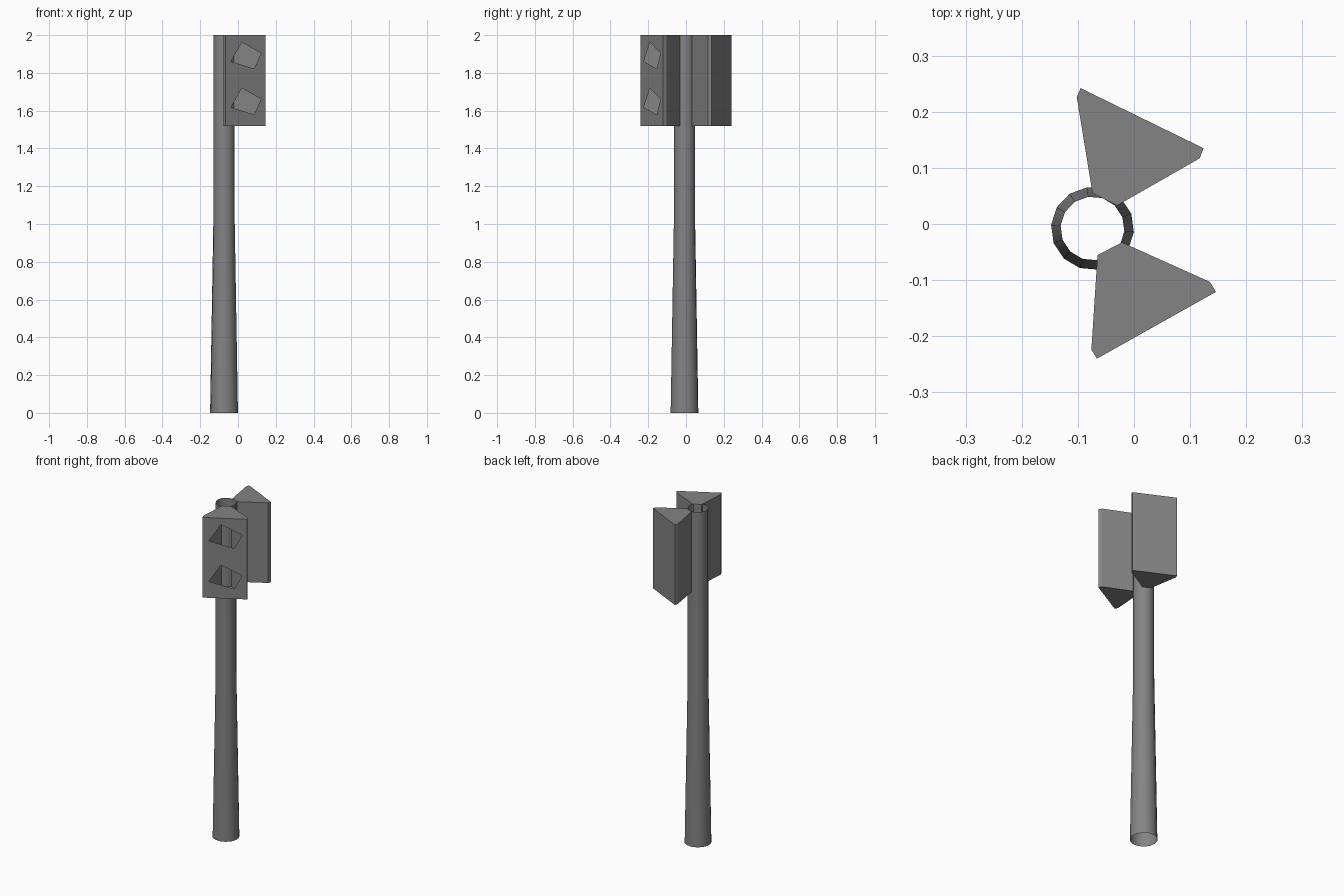
import bpy, bmesh, math

if "Cube" in bpy.data.objects:
    bpy.data.objects.remove(bpy.data.objects["Cube"])

mat = bpy.data.materials.new("grey metal")
mat.diffuse_color = (0.23, 0.23, 0.235, 1)
mat.use_nodes = True
mat.node_tree.nodes["Principled BSDF"].inputs["Base Color"].default_value = mat.diffuse_color


def finish(name, bm, smooth=False):
    bmesh.ops.remove_doubles(bm, verts=bm.verts, dist=1e-5)
    bmesh.ops.recalc_face_normals(bm, faces=bm.faces)
    me = bpy.data.meshes.new(name)
    bm.to_mesh(me)
    bm.free()
    me.materials.append(mat)
    for p in me.polygons:
        p.use_smooth = smooth
    ob = bpy.data.objects.new(name, me)
    bpy.context.collection.objects.link(ob)
    return ob


def face(bm, pts):
    return bm.faces.new([bm.verts.new(p) for p in pts])


# Pole: open tube, tapered up to half height and straight above
bm = bmesh.new()
SIDES = 14
CX, CY = -0.074, -0.008
rings = []
for z, r in ((0, 0.074), (1.0, 0.057), (2.0, 0.057)):
    ring = []
    for i in range(SIDES):
        a = math.radians(-5) + i * math.tau / SIDES
        ring.append(bm.verts.new((CX + r * math.cos(a), CY + r * math.sin(a), z)))
    rings.append(ring)
for lo, hi in zip(rings, rings[1:]):
    for i in range(SIDES):
        j = (i + 1) % SIDES
        bm.faces.new((lo[i], lo[j], hi[j], hi[i]))
finish("pole", bm, True)

# Wedge-shaped antenna cabinets
Z0, Z1 = 1.52, 2.0


def cabinet(name, outline, holes=()):
    """Extruded outline; its first side may carry four-cornered openings."""
    bm = bmesh.new()
    for z in (Z0, Z1):
        face(bm, [(x, y, z) for x, y in outline])
    n = len(outline)
    for i in range(n):
        a, b = outline[i], outline[(i + 1) % n]
        if i == 0 and holes:
            def on_face(x, z):
                t = (x - a[0]) / (b[0] - a[0])
                return (x, a[1] + t * (b[1] - a[1]), z)
            step = (Z1 - Z0) / len(holes)
            for k, hole in enumerate(holes):
                lo, hi = Z0 + k * step, Z0 + (k + 1) * step
                rect = [(a[0], lo), (a[0], hi), (b[0], hi), (b[0], lo)]
                for m in range(4):
                    q = (m + 1) % 4
                    face(bm, [on_face(*p) for p in (rect[m], rect[q], hole[q], hole[m])])
        else:
            face(bm, [(*a, Z0), (*b, Z0), (*b, Z1), (*a, Z1)])
    return finish(name, bm)


# Tilted square openings: left, top, right, bottom corners in x and z
square = [(-0.037, 1.618), (0.021, 1.719), (0.122, 1.661), (0.085, 1.579)]
openings = [[(x, z + dz) for x, z in square] for dz in (0, 0.243)]

cabinet("front_cabinet",
        [(-0.066, -0.24), (0.146, -0.121), (0.135, -0.103),
         (-0.021, -0.033), (-0.065, -0.055), (-0.076, -0.224)], openings)
cabinet("rear_cabinet",
        [(-0.095, 0.242), (-0.102, 0.226), (-0.074, 0.055),
         (-0.03, 0.033), (0.117, 0.117), (0.124, 0.135)])
